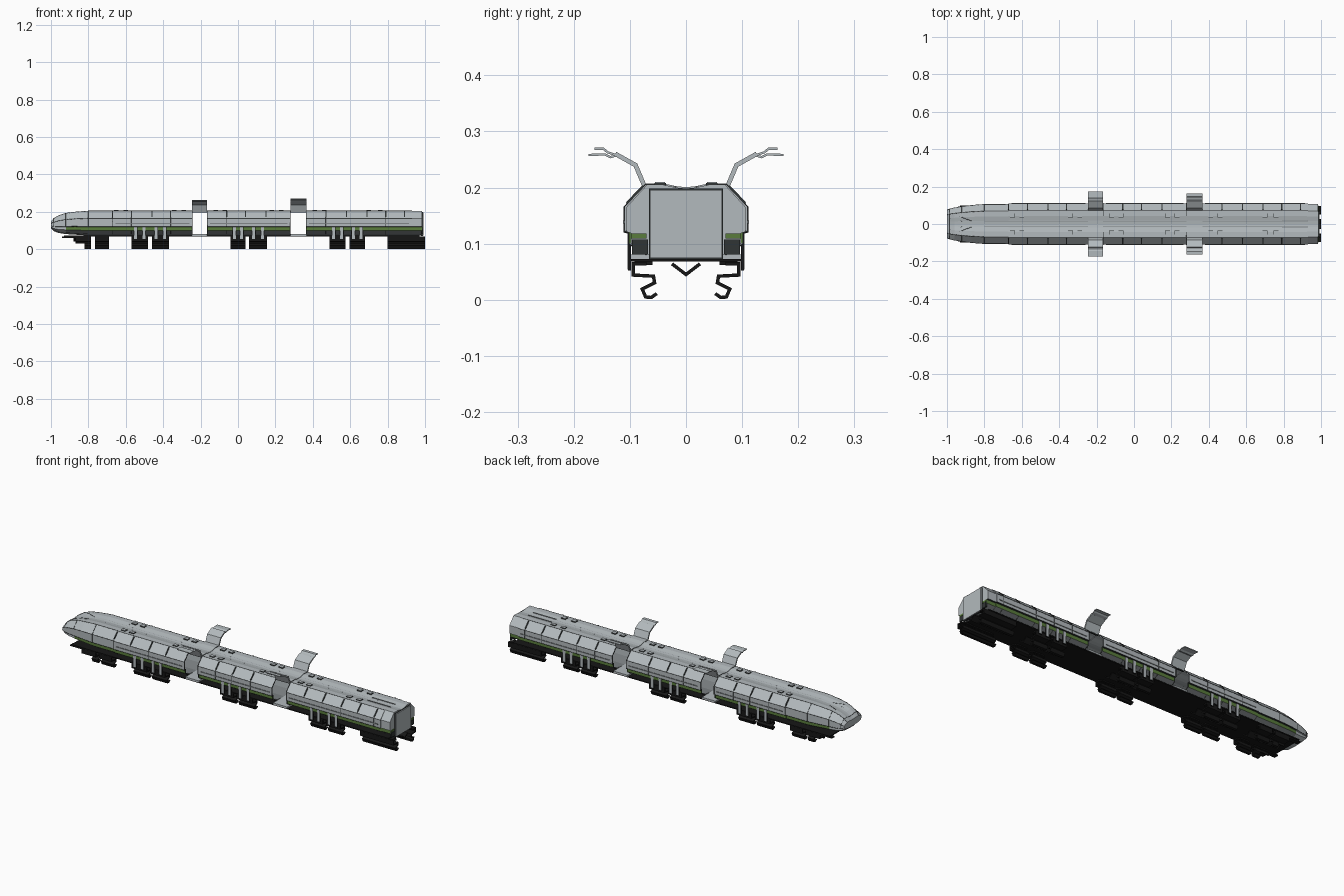
import bpy, bmesh
from mathutils import Vector

old = bpy.data.objects.get("Cube")
if old:
    bpy.data.objects.remove(old, do_unlink=True)


def material(name, r, g, b):
    m = bpy.data.materials.new(name)
    m.use_nodes = True
    m.diffuse_color = (r, g, b, 1)
    m.node_tree.nodes["Principled BSDF"].inputs["Base Color"].default_value = (r, g, b, 1)
    return m


HULL = material("hull grey", 0.45, 0.49, 0.51)
LOWER = material("lower grey", 0.22, 0.24, 0.25)
GREEN = material("green stripe", 0.10, 0.20, 0.045)
TRIM = material("dark trim", 0.03, 0.035, 0.035)
BLACK = material("running gear black", 0.008, 0.008, 0.008)


def finish(bm, name, mats, mirror=False, thick=0, offset=0):
    bmesh.ops.recalc_face_normals(bm, faces=bm.faces)
    me = bpy.data.meshes.new(name)
    bm.to_mesh(me)
    bm.free()
    ob = bpy.data.objects.new(name, me)
    bpy.context.collection.objects.link(ob)
    for m in mats:
        me.materials.append(m)
    if thick:
        s = ob.modifiers.new("thickness", 'SOLIDIFY')
        s.thickness, s.offset, s.use_even_offset = thick, offset, True
    if mirror:
        s = ob.modifiers.new("mirror", 'MIRROR')
        s.use_axis = (False, True, False)
        s.use_mirror_merge = False


def boxes(name, spans, mat, mirror=False):
    """Boxes given as (x0, x1, y0, y1, z0, z1)."""
    bm = bmesh.new()
    for x0, x1, y0, y1, z0, z1 in spans:
        for v in bmesh.ops.create_cube(bm, size=1)["verts"]:
            v.co = ((x0 + x1) / 2 + v.co.x * (x1 - x0),
                    (y0 + y1) / 2 + v.co.y * (y1 - y0),
                    (z0 + z1) / 2 + v.co.z * (z1 - z0))
    finish(bm, name, [mat], mirror)


def ribbons(name, path, spans, thick, mat, mirror=True):
    """Bent sheet with a (y, z) path, stretched over each (x0, x1) span."""
    bm = bmesh.new()
    for x0, x1 in spans:
        rows = [[bm.verts.new((x, y, z)) for y, z in path] for x in (x0, x1)]
        for i in range(len(path) - 1):
            bm.faces.new((rows[0][i], rows[0][i + 1], rows[1][i + 1], rows[1][i]))
    finish(bm, name, [mat], mirror, thick)


# Half cross-section of the hull, roof centre to floor centre
HALF = [(0, .198), (.018, .2), (.042, .205), (.072, .205), (.11, .165), (.11, .121),
        (.102, .119), (.102, .1), (.07, .081), (0, .073)]
Z0, Z1 = HALF[-1][1], HALF[0][1]


def section(x, w=1, low=Z0, high=Z1):
    return [Vector((x, y * w, low + (z - Z0) * (high - low) / (Z1 - Z0))) for y, z in HALF]


def hull(name, stations, thick=0, caps=False):
    """Loft of sections; the side stripe stops short of the nose tip."""
    bm = bmesh.new()
    rings = []
    for st in stations:
        half = section(*st)
        loop = half + [Vector((p.x, -p.y, p.z)) for p in half[-2:0:-1]]
        rings.append([bm.verts.new(p) for p in loop])
    n = len(rings[0])
    for a, b in zip(rings, rings[1:]):
        for i in range(n):
            f = bm.faces.new((a[i], a[(i + 1) % n], b[(i + 1) % n], b[i]))
            k = min(i, n - 1 - i)
            if f.calc_center_median().x > -.9:
                f.material_index = {5: 3, 6: 1, 7: 2, 8: 2}.get(k, 0)
    if caps:
        bm.faces.new(rings[0])
        bm.faces.new(rings[-1])
    finish(bm, name, [HULL, GREEN, LOWER, TRIM], False, thick, -1)


def seams(name, paths, radius=.001, mat=TRIM):
    """Thin dark joint lines on both sides."""
    cu = bpy.data.curves.new(name, 'CURVE')
    cu.dimensions = '3D'
    cu.bevel_depth, cu.bevel_resolution = radius, 0
    for path in paths:
        for side in (1, -1):
            sp = cu.splines.new('POLY')
            sp.points.add(len(path) - 1)
            for p, co in zip(sp.points, path):
                p.co = (co[0], co[1] * side, co[2], 1)
    cu.materials.append(mat)
    bpy.context.collection.objects.link(bpy.data.objects.new(name, cu))


# Hollow carriages, nose and tail
CARS = [(-.67, -.245), (-.165, .28), (.365, .93)]
DOORS = [(-.245, -.165), (.28, .365)]
for label, (a, b) in zip(("front", "middle", "rear"), CARS):
    hull(label + "_carriage", [(a,), (b,)], .005)
NOSE = [(-1, .68, .112, .147), (-.985, .74, .097, .161), (-.96, .79, .087, .175),
        (-.92, .85, .081, .187), (-.87, .91, .078, .193), (-.80, .96, Z0, Z1), (-.67, .965)]
hull("nose", NOSE, 0, True)
hull("tail", [(.925, .965), (.984, .965)], 0, True)

# Tail end: door plate, stripe return and lamp blocks
boxes("end_plate", [(.98, .993, -.064, .064, .074, .196)], HULL)
boxes("end_plate_frame", [(.979, .988, -.066, .066, .072, .198)], TRIM)
boxes("end_stripe", [(.98, .987, .07, .098, .109, .118)], GREEN, True)
boxes("end_lamp_blocks", [(.98, .988, .068, .096, .081, .107)], TRIM, True)

# Roof and floor across the doorways, headers and frames
ribbons("doorway_roof", HALF[:4], DOORS, .005, HULL)
boxes("doorway_floor", [(a, b, -.1, .1, .072, .081) for a, b in DOORS], HULL)
boxes("doorway_headers", [(a, b, .066, .074, .196, .2025) for a, b in DOORS], TRIM, True)
seams("doorway_frames", [section(x)[2:9] for d in DOORS for x in d], .0018)

# Raised folding doors with a split outer edge
STEM = [(.073, .2), (.09, .24), (.126, .26)]
ribbons("door_stems", STEM, DOORS, .008, HULL)
ribbons("front_door_leaf", [(.122, .258), (.135, .254), (.145, .259), (.174, .258)],
        DOORS[:1], .004, HULL)
ribbons("rear_door_leaf", [(.122, .257), (.14, .263), (.147, .269), (.163, .269)],
        DOORS[1:], .004, HULL)
seams("door_hinges", [[(a, y, z), (b, y, z)] for a, b in DOORS for y, z in STEM[1:]], .0025, LOWER)

# Panel joints around and along the hull
RIBS = [-.67, -.57, -.46, -.36, -.06, .04, .15, .47, .58, .69, .79, .89]
seams("panel_joints", [section(x)[3:6] for x in RIBS])
seams("lower_joints", [section(x)[7:9] for x in RIBS])
seams("lengthwise_joints", [[(x, *HALF[k]) for x in car] for car in CARS for k in (3, 4, 5)], .0009)
seams("roof_joints", [[(-.8, .012, .199), (.93, .012, .199)]], .0006, LOWER)
rows = [section(*st) for st in NOSE]
seams("nose_joints", [[r[k] for r in rows] for k in (3, 4, 5)] + [rows[i][3:6] for i in (1, 3, 5)])
seams("canopy_joints", [[rows[1][3], rows[3][2], rows[4][1]], [rows[1][2], rows[3][1]],
                        rows[1][:4]], .0013)

# Bold rib plates on the sloping shoulders
SHOULDER = [(.076, .2025), (.105, .172)]
ribbons("shoulder_ribs", SHOULDER, [(x - .003, x + .003) for x in RIBS], .005, TRIM)

# Side handrails
boxes("side_rails", [(a + .015, b - .015, .109, .1125, .136, .141) for a, b in CARS], LOWER, True)

# Roof vents in pairs: dark body, hull-coloured lid
VENTS = [-.65, -.6, -.34, -.29, -.12, -.07, .18, .23, .41, .46, .7, .76]
boxes("vent_bodies", [(x - .013, x + .013, .036, .056, .2, .2085) for x in VENTS], TRIM, True)
boxes("vent_lids", [(x - .012, x + .012, .037, .055, .208, .2095) for x in VENTS], HULL, True)
boxes("tail_roof_rails", [(.79, .93, .018, .022, .198, .203)], LOWER, True)

# Underside tray
boxes("underside_tray", [(-.93, .97, -.098, .098, .068, .073)], BLACK)

# Running gear: bent rails, centre keel and hangers
BOGIES = [(-.765, -.69), (-.57, -.48), (-.46, -.37), (-.04, .04), (.06, .155),
          (.49, .575), (.595, .68), (.80, 1.0)]
RAIL = [(.07, .064), (.094, .064), (.094, .044), (.058, .042), (.056, .03), (.078, .019),
        (.072, .005), (.062, .004), (.052, .011)]
ribbons("bogie_rails", RAIL, BOGIES + [(-.82, -.785)], .006, BLACK)
ribbons("nose_skids", RAIL[:5], [(-.87, -.82)], .006, BLACK)
ribbons("nose_upper_skids", RAIL[:2], [(-.94, -.87)], .006, BLACK)
ribbons("centre_keel", [(.025, .064), (0, .045), (-.025, .064)],
        BOGIES + [(-.88, -.785)], .006, BLACK, False)
boxes("bogie_mounts", [(a + .01, b - .01, .06, .092, .062, .069) for a, b in BOGIES], BLACK, True)
hang = [a + (b - a) * t for a, b in BOGIES[1:-1] for t in (.25, .75)]
boxes("hanger_backs", [(x - .009, x + .009, .098, .103, .052, .12) for x in hang], BLACK, True)
boxes("hanger_plates", [(x - .008, x + .008, .1025, .104, .054, .12) for x in hang], HULL, True)
